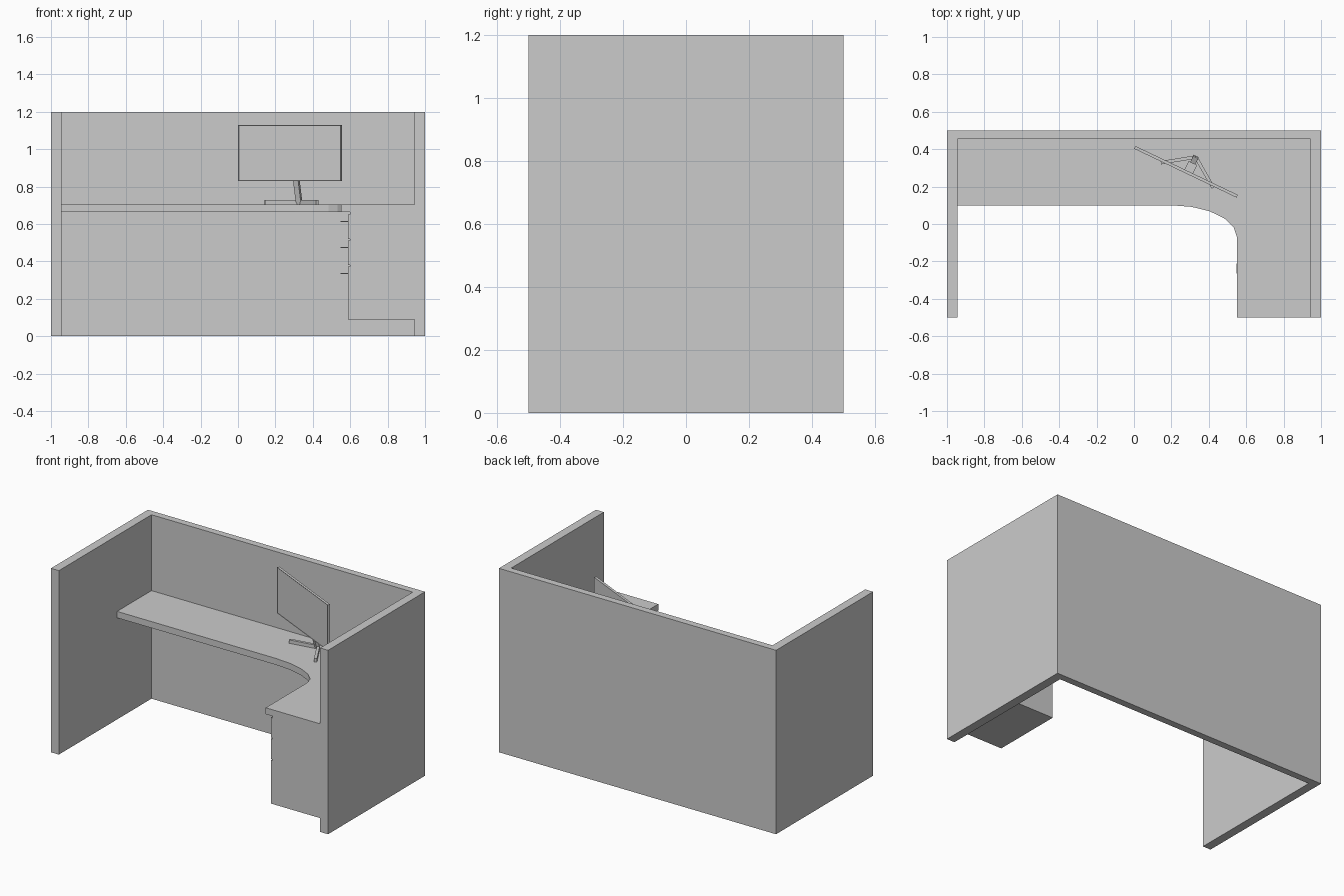
import bpy, bmesh, math
from mathutils import Matrix, Vector

if "Cube" in bpy.data.objects:
    bpy.data.objects.remove(bpy.data.objects["Cube"])


def finish(bm, name, matrix=None):
    bmesh.ops.recalc_face_normals(bm, faces=bm.faces)
    mesh = bpy.data.meshes.new(name)
    bm.to_mesh(mesh)
    bm.free()
    ob = bpy.data.objects.new(name, mesh)
    bpy.context.collection.objects.link(ob)
    if matrix:
        ob.matrix_world = matrix
    return ob


def prism(name, outline, z0, z1, matrix=None, shift=(0, 0)):
    """Extrude an xy outline from z0 to z1, optionally leaning by shift."""
    bm = bmesh.new()
    face = bm.faces.new([bm.verts.new((x, y, z0)) for x, y in outline])
    geo = bmesh.ops.extrude_face_region(bm, geom=[face])["geom"]
    verts = [v for v in geo if isinstance(v, bmesh.types.BMVert)]
    bmesh.ops.translate(bm, verts=verts, vec=(*shift, z1 - z0))
    return finish(bm, name, matrix)


def box(name, x0, x1, y0, y1, z0, z1, matrix=None, shift=(0, 0)):
    return prism(name, [(x0, y0), (x1, y0), (x1, y1), (x0, y1)], z0, z1, matrix, shift)


# U-shaped partition wall
WX, WY = 0.943, 0.455
prism("partition_wall", [(-1, -.5), (-WX, -.5), (-WX, WY), (WX, WY), (WX, -.5),
                         (1, -.5), (1, .5), (-1, .5)], 0, 1.2)

# L-shaped desktop with a faceted elliptical inner corner
arc = [(0.2 + 0.35 * math.sin(math.radians(a)), -0.07 + 0.17 * math.cos(math.radians(a)))
       for a in range(0, 91, 18)]
prism("desktop", [(-WX, WY), (-WX, 0.1)] + arc + [(0.55, -.5), (WX, -.5), (WX, WY)],
      0.663, 0.705)

# Drawer pedestal with three fronts and pulls facing -x
PY0, PY1 = -0.5, -0.035
box("pedestal", 0.598, WX, PY0, PY1, 0.09, 0.663)
for i, (z0, z1) in enumerate([(0.52, 0.652), (0.381, 0.513), (0.09, 0.374)], 1):
    box(f"drawer_front_{i}", 0.588, 0.598, PY0, PY1, z0, z1)
    box(f"drawer_pull_{i}", 0.548, 0.588, -0.265, -0.21, z1 - 0.04, z1 - 0.035)

# Monitor frame of reference: local +y is the back of the screen
MON = Matrix.Translation((0.278, 0.279, 0)) @ Matrix.Rotation(math.radians(-25.5), 4, 'Z')

# Screen panel with a slightly recessed display
screen = box("monitor_screen", -0.3035, 0.3035, -0.008, 0.008, 0.83, 1.13, MON)
bm = bmesh.new()
bm.from_mesh(screen.data)
front = [f for f in bm.faces if f.normal.y < -0.9]
bmesh.ops.inset_region(bm, faces=front, thickness=0.004, depth=-0.002)
bm.to_mesh(screen.data)
bm.free()

# Mount block and leaning arm
box("monitor_mount", -0.012, 0.038, 0.008, 0.058, 0.86, 0.95, MON)
box("monitor_arm", -0.002, 0.028, 0.078, 0.098, 0.705, 0.9, MON, (0, -0.055))

# Splayed feet, mirrored about the arm
hub = Vector((0.013, 0.094))
for side, label in ((-1, "left"), (1, "right")):
    tip = hub + Vector((side * 0.155, -0.108))
    across = (tip - hub).orthogonal().normalized() * 0.009
    prism(f"monitor_foot_{label}", [hub + across, tip + across, tip - across, hub - across],
          0.705, 0.727, MON)
